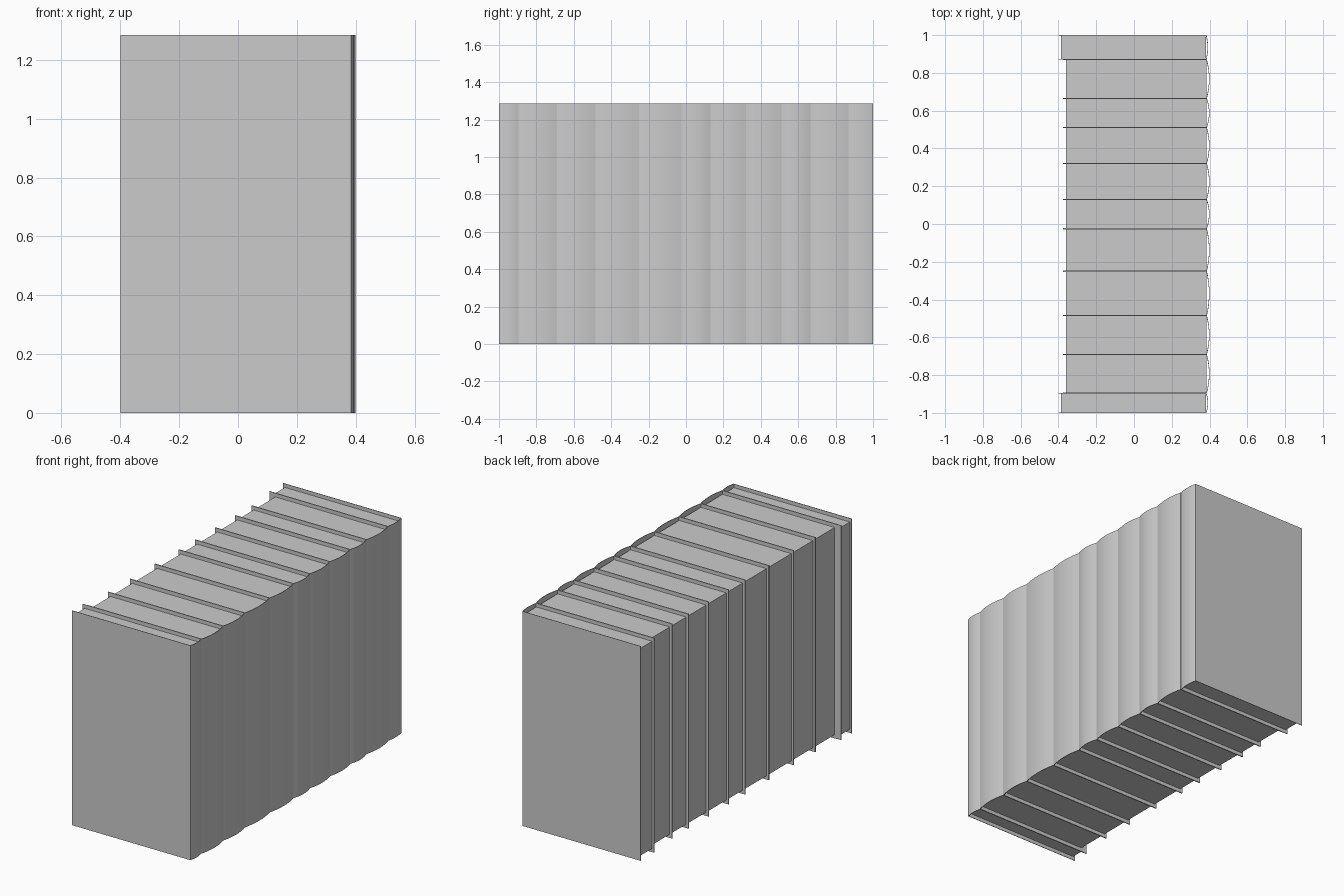
import bpy, bmesh, math

cube = bpy.data.objects.get("Cube")
if cube:
    bpy.data.objects.remove(cube, do_unlink=True)

HEIGHT = 1.285     # cover height
INSET = 0.022      # pages sit this far below the cover top and above its foot
SHEET = 0.003      # cover thickness
ARC_STEPS = 8      # segments across each rounded spine

grey = bpy.data.materials.new("plain grey")
colour = (0.6, 0.6, 0.6, 1)
grey.diffuse_color = colour
grey.use_nodes = True
grey.node_tree.nodes["Principled BSDF"].inputs["Base Color"].default_value = colour


def extrude_profile(name, points, z0, z1):
    """Extrude a closed outline in the xy plane from z0 to z1."""
    bm = bmesh.new()
    face = bm.faces.new([bm.verts.new((x, y, z0)) for x, y in points])
    top = bmesh.ops.extrude_face_region(bm, geom=[face])["geom"]
    verts = [g for g in top if isinstance(g, bmesh.types.BMVert)]
    bmesh.ops.translate(bm, vec=(0, 0, z1 - z0), verts=verts)
    bmesh.ops.recalc_face_normals(bm, faces=bm.faces)
    mesh = bpy.data.meshes.new(name)
    bm.to_mesh(mesh)
    bm.free()
    mesh.materials.append(grey)
    obj = bpy.data.objects.new(name, mesh)
    bpy.context.collection.objects.link(obj)
    return obj


def spine_arc(y0, y1, x, bulge):
    """Shallow arc from y0 to y1, bulging towards +x."""
    pts = []
    for i in range(ARC_STEPS + 1):
        t = i / ARC_STEPS
        pts.append((x + bulge * (1 - (2 * t - 1) ** 2), y0 + (y1 - y0) * t))
    return pts


def book(number, y0, y1, x_open, x_pages, x_spine, bulge):
    # Cover: two boards joined by a rounded spine, as one thin U-shaped sheet
    outer = spine_arc(y0, y1, x_spine, bulge)
    inner = spine_arc(y0 + SHEET, y1 - SHEET, x_spine - SHEET, bulge)
    outline = ([(x_open, y0)] + outer + [(x_open, y1), (x_open, y1 - SHEET)]
               + inner[::-1] + [(x_open, y0 + SHEET)])
    cover = extrude_profile(f"book_{number}_cover", outline, 0, HEIGHT)
    bpy.ops.object.select_all(action="DESELECT")
    cover.select_set(True)
    bpy.context.view_layer.objects.active = cover
    bpy.ops.object.shade_smooth_by_angle(angle=math.radians(30))
    # Page block, recessed on the three open sides
    a, b, x = y0 + SHEET, y1 - SHEET, x_spine - SHEET
    extrude_profile(f"book_{number}_pages",
                    [(x_pages, a), (x, a), (x, b), (x_pages, b)],
                    INSET, HEIGHT - INSET)


# Row of books along y; the two end volumes are set slightly deeper
edges = [-1, -0.895, -0.69, -0.485, -0.25, -0.025, 0.13, 0.32, 0.51, 0.665, 0.87, 1]
for n, (y0, y1) in enumerate(zip(edges, edges[1:]), start=1):
    if n in (1, len(edges) - 1):
        book(n, y0, y1, -0.40, -0.387, 0.384, 0.008)
    else:
        book(n, y0, y1, -0.375, -0.36, 0.386, 0.014)
